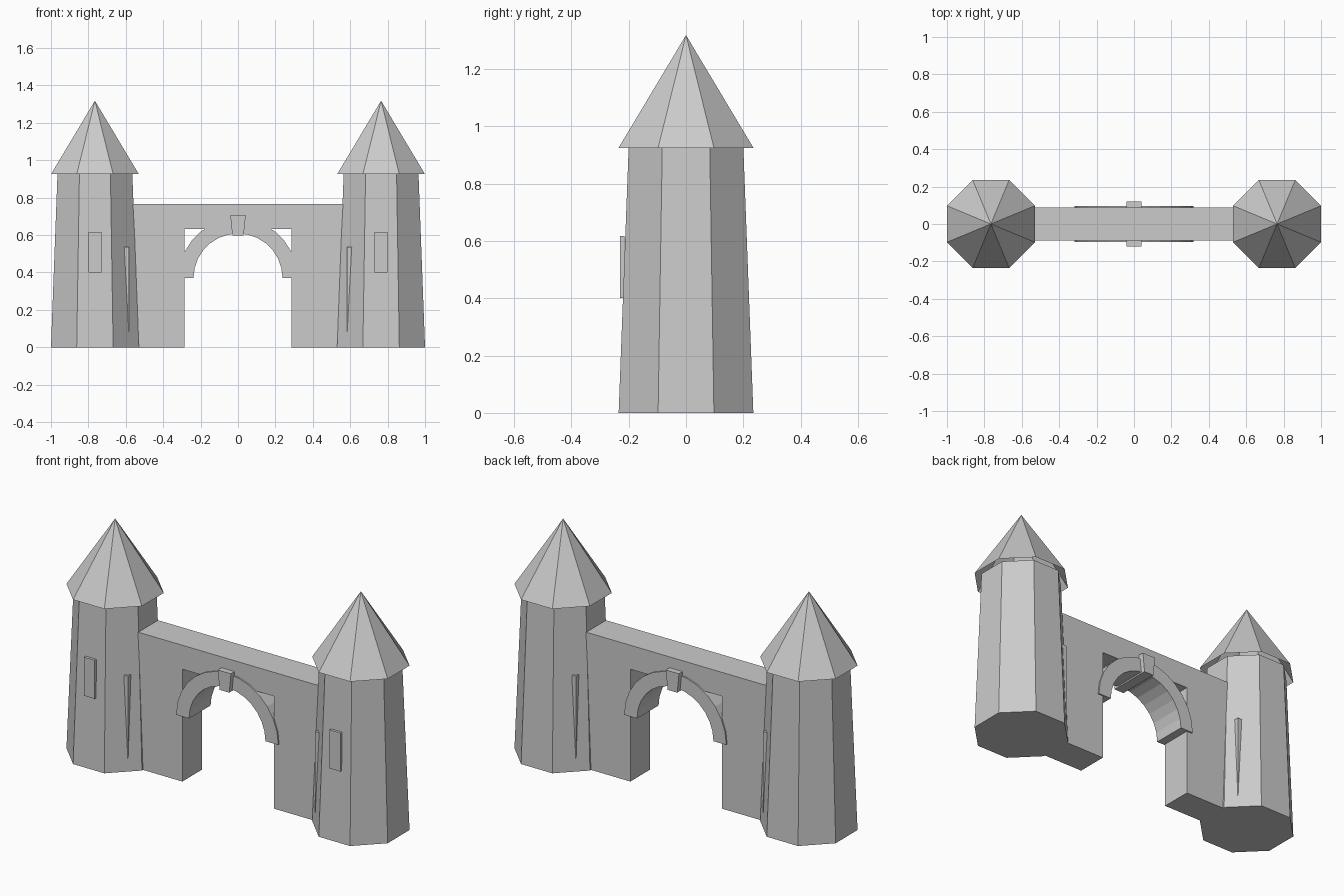
import bpy
from math import pi, cos, sin

if "Cube" in bpy.data.objects:
    bpy.data.objects.remove(bpy.data.objects["Cube"])

TOWER_X = 0.765
WALL_Y = 0.088


def extrude_profile(name, points, half_depth):
    """Solid from an (x, z) outline, extruded evenly about y = 0."""
    n = len(points)
    verts = [(x, y, z) for y in (-half_depth, half_depth) for x, z in points]
    faces = [tuple(range(n)), tuple(range(2 * n - 1, n - 1, -1))]
    faces += [(i, i + n, (i + 1) % n + n, (i + 1) % n) for i in range(n)]
    mesh = bpy.data.meshes.new(name)
    mesh.from_pydata(verts, [], faces)
    ob = bpy.data.objects.new(name, mesh)
    bpy.context.collection.objects.link(ob)
    return ob


def box(name, lo, hi):
    bpy.ops.mesh.primitive_cube_add(
        size=1, location=[(a + b) / 2 for a, b in zip(lo, hi)])
    ob = bpy.context.object
    ob.name = name
    ob.scale = [b - a for a, b in zip(lo, hi)]
    return ob


def octagon(name, x, z0, z1, flat0, flat1, fill):
    """Eight-sided cone, sized by the distance from axis to flat side."""
    k = 1 / cos(pi / 8)
    bpy.ops.mesh.primitive_cone_add(
        vertices=8, radius1=flat0 * k, radius2=flat1 * k, depth=z1 - z0,
        end_fill_type=fill, location=(x, 0, (z0 + z1) / 2),
        rotation=(0, 0, pi / 8))
    bpy.context.object.name = name


for side, s in (("left", -1), ("right", 1)):
    x = s * TOWER_X
    # Tapered tower and its open-bottomed roof
    octagon(side + "_tower", x, 0, 0.928, 0.235, 0.2, 'NGON')
    octagon(side + "_roof", x, 0.925, 1.318, 0.235, 0, 'NOTHING')
    # Window panel on the front
    box(side + "_window", (x - 0.034, -0.23, 0.4), (x + 0.034, -0.215, 0.617))
    # Gate post whose corners break through the tower's inner diagonal faces
    a, b = sorted((s * 0.582, s * 0.66))
    box(side + "_gate_post", (a, -0.147, 0.01), (b, 0.147, 0.535))

# Curtain wall with a rectangular gateway
extrude_profile("gate_wall", [
    (-0.62, 0), (-0.285, 0), (-0.285, 0.632), (0.285, 0.632),
    (0.285, 0), (0.62, 0), (0.62, 0.767), (-0.62, 0.767)], WALL_Y)

# Half-round arch ring
SEG = 14
angles = [pi * i / SEG for i in range(SEG + 1)]
ring = [(0.318 * cos(t), 0.37 + 0.318 * sin(t)) for t in angles]
ring += [(0.238 * cos(t), 0.37 + 0.238 * sin(t)) for t in reversed(angles)]
extrude_profile("arch_ring", ring, 0.096)

# Wedge keystone
extrude_profile("keystone", [
    (-0.03, 0.597), (0.03, 0.597), (0.041, 0.706), (-0.041, 0.706)], 0.121)
